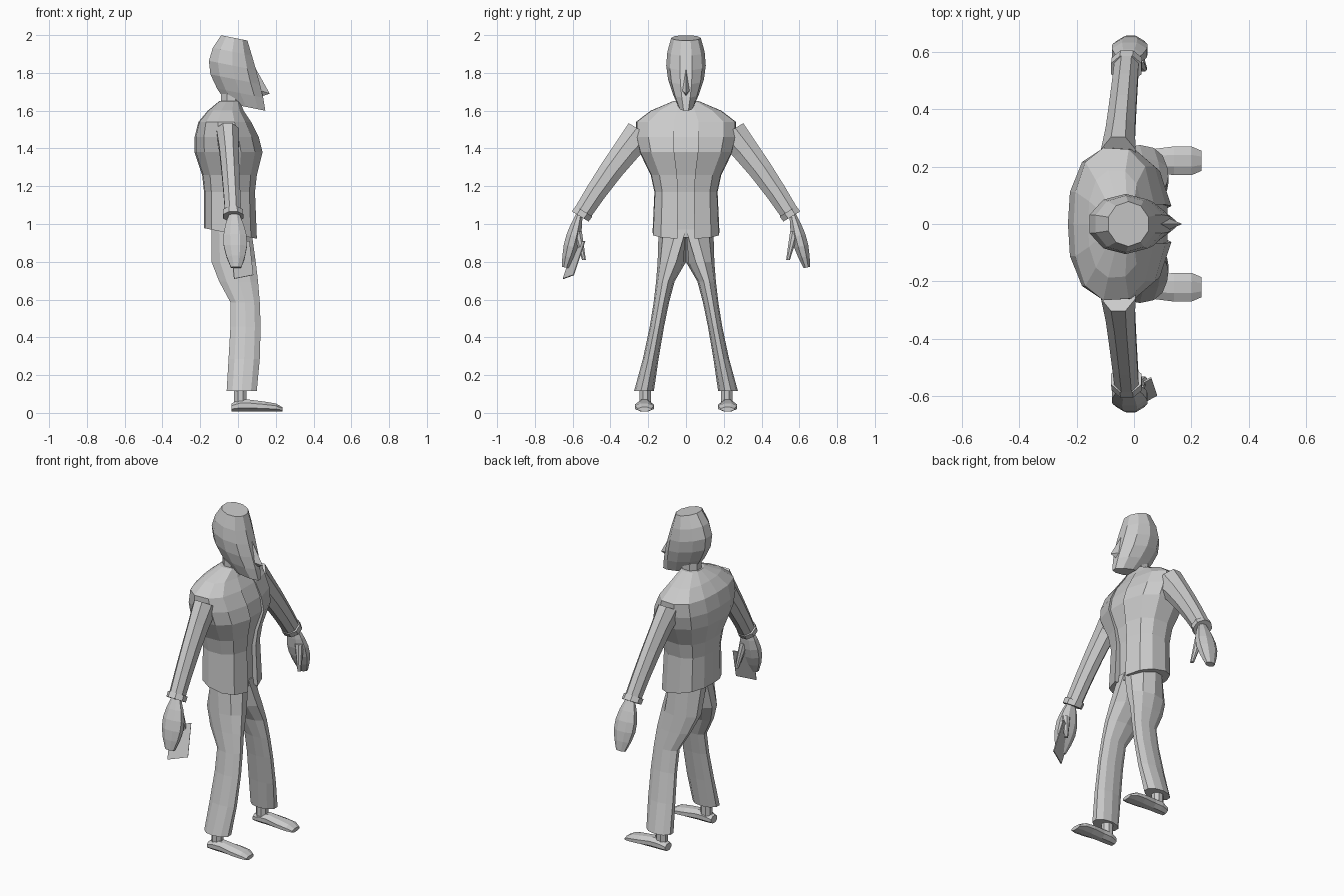
import bpy, bmesh
from math import sin, cos, pi, radians, copysign
from mathutils import Vector

cube = bpy.data.objects.get("Cube")
if cube:
    bpy.data.objects.remove(cube)

grey = bpy.data.materials.new("light grey")
grey.use_nodes = True
grey.diffuse_color = (0.6, 0.6, 0.6, 1)
grey.node_tree.nodes["Principled BSDF"].inputs["Base Color"].default_value = grey.diffuse_color


def finish(name, bm):
    bmesh.ops.recalc_face_normals(bm, faces=bm.faces)
    mesh = bpy.data.meshes.new(name)
    bm.to_mesh(mesh)
    bm.free()
    mesh.materials.append(grey)
    bpy.context.collection.objects.link(bpy.data.objects.new(name, mesh))


def loft(name, rings):
    """Skin a list of equal point rings and cap both ends."""
    bm = bmesh.new()
    loops = [[bm.verts.new(point) for point in points] for points in rings]
    count = len(loops[0])
    for lower, upper in zip(loops, loops[1:]):
        for i in range(count):
            j = (i + 1) % count
            bm.faces.new((lower[i], lower[j], upper[j], upper[i]))
    bm.faces.new(loops[0])
    bm.faces.new(loops[-1])
    finish(name, bm)


def hull(name, points):
    bm = bmesh.new()
    for point in points:
        bm.verts.new(point)
    bmesh.ops.convex_hull(bm, input=bm.verts)
    finish(name, bm)


def ring(centre, u, v, sides=8):
    """Flat-fronted polygon that fills the half axes u and v."""
    centre, u, v = Vector(centre), Vector(u), Vector(v)
    angles = [2 * pi * (i + 0.5) / sides for i in range(sides)]
    reach_u = max(cos(angle) for angle in angles)
    reach_v = max(sin(angle) for angle in angles)
    return [centre + u * cos(angle) / reach_u + v * sin(angle) / reach_v
            for angle in angles]


def level(z, back, front, inner, outer, slope=0, sides=8):
    """Ring from depth and width limits; slope lifts the front."""
    depth = (front - back) / 2
    return ring(((back + front) / 2, (inner + outer) / 2, z),
                (depth, 0, depth * slope), (0, (outer - inner) / 2, 0), sides)


def across(centre, depth, width, tilt=0):
    """Ring whose width axis is tilted up towards the outside."""
    return ring(centre, (depth, 0, 0), (0, width * cos(tilt), width * sin(tilt)))


def steps(count):
    return [i / (count - 1) for i in range(count)]


def on_side(side, rings):
    return [[(p.x, side * p.y, p.z) for p in points] for points in rings]


# Head: narrow jaw, full cranium and a flat sloping face
def head_ring(t):
    width = 0.04 + 0.065 * sin(0.8 * pi * t)
    back = -0.06 - 0.095 * sin(0.9 * pi * t)
    front = 0.145 - 0.095 * t ** 1.3
    return level(1.62 + 0.365 * t, back, front, -width, width, -0.2, 10)


loft("head", [head_ring(t) for t in steps(6)])
hull("nose", [(0.09, 0, 1.83), (0.168, 0, 1.69), (0.11, 0, 1.67)]
     + [(0.11, y, 1.71) for y in (-0.025, 0.025)])
loft("neck", [level(z, -0.09, 0.02, -0.05, 0.05) for z in (1.58, 1.69)])


# Jacket with an open front over a recessed shirt strip
def jacket_ring(z, back, front, width):
    middle, depth = (back + front) / 2, (front - back) / 2
    gap, recess = width / 4, (1.65 - z) / 20
    half = [(front - recess, gap), (front, gap)]
    for i in range(5):
        angle = radians(42 + 30 * i)
        bulge = copysign(abs(cos(angle)) ** 0.85, cos(angle))
        half.append((middle + depth * bulge, width * sin(angle) ** 0.75))
    half.append((back, 0))
    points = half + [(x, -y) for x, y in reversed(half[:-1])]
    sag = 0.2 if z < 1 else 0
    return [(x, y, z - sag * (x - middle)) for x, y in points]


loft("jacket", [jacket_ring(*row) for row in (
    (0.95, -0.18, 0.1, 0.18),
    (1.17, -0.18, 0.09, 0.17),
    (1.26, -0.19, 0.1, 0.19),
    (1.38, -0.23, 0.13, 0.25),
    (1.46, -0.23, 0.11, 0.27),
    (1.54, -0.21, 0.07, 0.27),
    (1.6, -0.16, 0.03, 0.19),
    (1.65, -0.1, 0.01, 0.07))])

# Arm pose shared by both sides
shoulder, cuff_end = Vector((-0.055, 0.23, 1.49)), Vector((-0.025, 0.56, 1.04))
knuckle, fingertip = Vector((-0.02, 0.565, 1.05)), Vector((-0.01, 0.64, 0.77))
thumb_root, thumb_tip = Vector((0.01, 0.575, 0.96)), Vector((0.035, 0.54, 0.81))
ARM_TILT = radians(31)


def sleeve_ring(t):
    centre = shoulder.lerp(cuff_end, t)
    centre.z += 0.08 * t * (1 - t)
    return across(centre, 0.06 - 0.018 * t ** 0.5, 0.085 - 0.037 * t ** 0.7, ARM_TILT)


def hand_ring(t):
    size = 0.028 + 0.035 * sin(pi * t)
    return across(knuckle.lerp(fingertip, t), size, 0.62 * size, radians(12))


def thumb_ring(t):
    size = 0.024 - 0.014 * t
    return across(thumb_root.lerp(thumb_tip, t), size, size)


# Trouser leg: hips meet at the middle, then the legs spread
def leg_ring(t, back):
    below = (t - 0.2) / 0.8
    inner = 0.17 * below ** 0.55 if below > 0 else below / 2
    outer = 0.145 + 0.13 * t * t
    front = 0.07 + 0.05 * sin(0.8 * pi * t)
    points = level(0.97 - 0.855 * t, back, front, inner, outer, 0, 10)
    return [Vector((p.x, max(p.y, 0), p.z)) for p in points]


leg_backs = ((0, -0.14), (0.2, -0.14), (0.32, -0.1), (0.45, -0.04),
             (0.6, -0.04), (0.8, -0.05), (1, -0.06))
shoe_rows = ((-0.035, 0.03, 0.05), (0.01, 0.04, 0.07), (0.06, 0.04, 0.07),
             (0.14, 0.05, 0.06), (0.2, 0.05, 0.05), (0.235, 0.035, 0.03))


def shoe_ring(x, width, top):
    base = 0.008
    return ring((x, 0.22, (base + top) / 2), (0, 0, (top - base) / 2), (0, width, 0))


for side, label in ((1, "left"), (-1, "right")):
    cuff = [across(cuff_end.lerp(shoulder, t), 0.053, 0.052, ARM_TILT) for t in (0, 0.06)]
    parts = {
        "sleeve": [sleeve_ring(t) for t in steps(5)],
        "cuff": cuff,
        "hand": [hand_ring(t) for t in steps(6)],
        "thumb": [thumb_ring(t) for t in steps(4)],
        "trouser_leg": [leg_ring(t, back) for t, back in leg_backs],
        "ankle": [level(z, -0.02, 0.045, 0.185, 0.245) for z in (0.04, 0.16)],
        "shoe": [shoe_ring(*row) for row in shoe_rows],
    }
    for part, rings in parts.items():
        loft(label + "_" + part, on_side(side, rings))

# Thin card held in the right hand
corner = Vector((-0.04, -0.59, 0.89))
edge, drop = Vector((0.1, 0.055, 0.02)), Vector((0.02, -0.06, -0.18))
normal = edge.cross(drop).normalized() * 0.003
hull("held_card", [corner + edge * a + drop * b + normal * c
                   for a in (0, 1) for b in (0, 1) for c in (-1, 1)])
